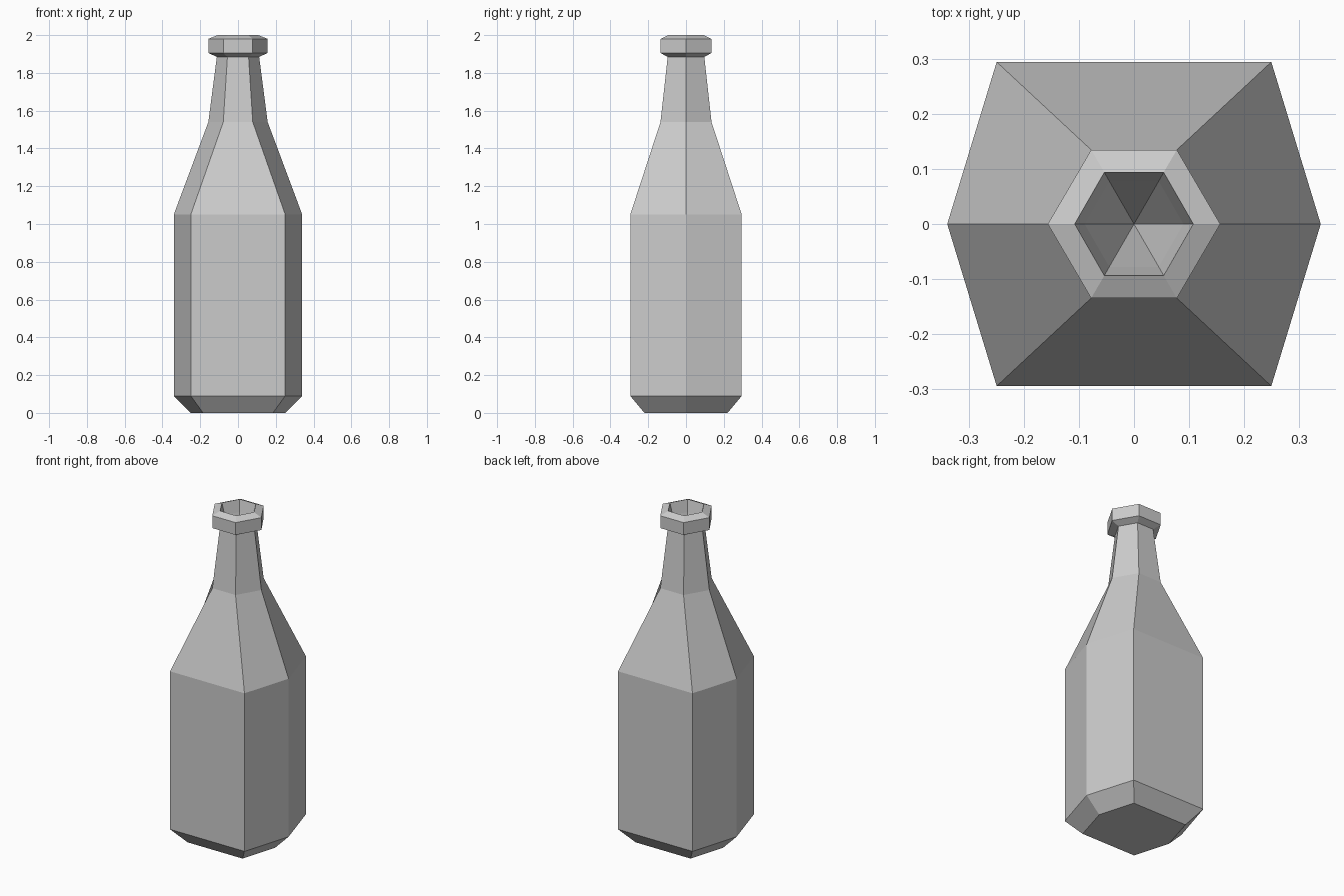
import bpy, bmesh

if "Cube" in bpy.data.objects:
    bpy.data.objects.remove(bpy.data.objects["Cube"])

# Cross-sections bottom to top: (side corner x, front corner x, front y, z)
PROFILE = [
    (0.25, 0.185, 0.22, 0.0),      # foot
    (0.34, 0.25, 0.295, 0.09),     # body bottom
    (0.34, 0.25, 0.295, 1.05),     # body top
    (0.157, 0.078, 0.135, 1.54),   # shoulder top
    (0.112, 0.056, 0.097, 1.885),  # neck top
    (0.157, 0.078, 0.135, 1.905),  # lip underside
    (0.157, 0.078, 0.135, 1.98),   # lip outer edge
    (0.108, 0.054, 0.094, 2.0),    # mouth rim
    (0.09, 0.045, 0.078, 1.93),    # inner mouth
]
INNER_TIP_Z = 1.65


def hex_ring(bm, side_x, front_x, y, z):
    pts = [(side_x, 0), (front_x, y), (-front_x, y),
           (-side_x, 0), (-front_x, -y), (front_x, -y)]
    return [bm.verts.new((px, py, z)) for px, py in pts]


bm = bmesh.new()
rings = [hex_ring(bm, *section) for section in PROFILE]

# Walls between neighbouring sections
for low, high in zip(rings, rings[1:]):
    for i in range(6):
        j = (i + 1) % 6
        bm.faces.new((low[i], low[j], high[j], high[i]))

# Flat base and tapered inside of the mouth
bm.faces.new(rings[0][::-1])
tip = bm.verts.new((0, 0, INNER_TIP_Z))
for i in range(6):
    bm.faces.new((rings[-1][i], rings[-1][(i + 1) % 6], tip))

bmesh.ops.recalc_face_normals(bm, faces=bm.faces)
mesh = bpy.data.meshes.new("bottle")
bm.to_mesh(mesh)
bm.free()
bottle = bpy.data.objects.new("bottle", mesh)
bpy.context.collection.objects.link(bottle)
